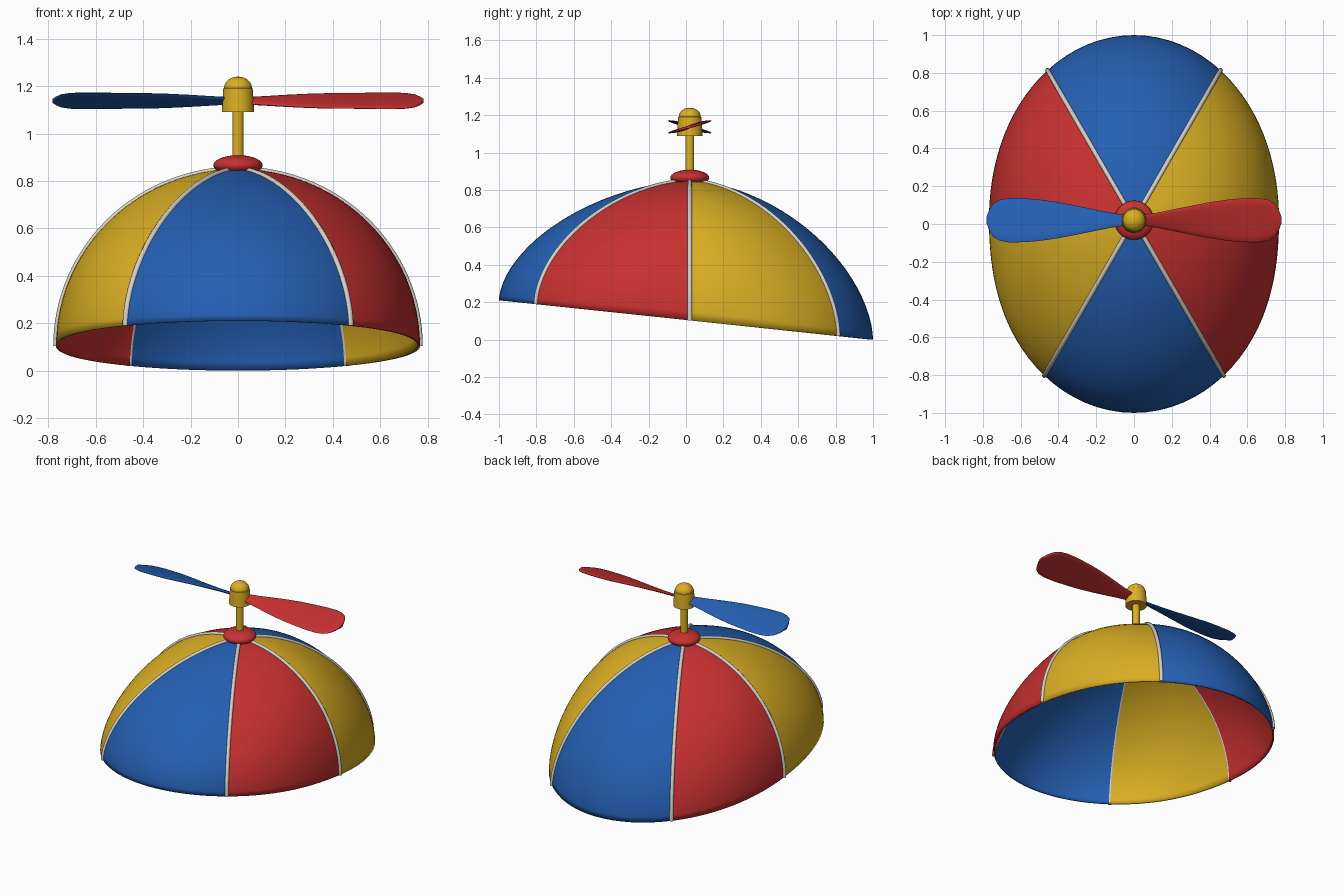
import bpy, bmesh, math

if "Cube" in bpy.data.objects:
    bpy.data.objects.remove(bpy.data.objects["Cube"])

CY, TOP = 0.02, 0.85          # crown centre in y, crown height


def mat(name, rgb):
    m = bpy.data.materials.new(name)
    m.diffuse_color = (*rgb, 1)
    m.use_nodes = True
    m.node_tree.nodes["Principled BSDF"].inputs["Base Color"].default_value = m.diffuse_color
    return m


BLUE = mat("blue", (0.018, 0.115, 0.45))
RED = mat("red", (0.58, 0.03, 0.03))
GOLD = mat("gold", (0.71, 0.43, 0.017))
PIPING = mat("light_piping", (0.66, 0.63, 0.57))


def finish(name, bm, mats, angle=40):
    bmesh.ops.recalc_face_normals(bm, faces=bm.faces)
    me = bpy.data.meshes.new(name)
    bm.to_mesh(me)
    bm.free()
    ob = bpy.data.objects.new(name, me)
    bpy.context.collection.objects.link(ob)
    for m in mats:
        me.materials.append(m)
    bpy.ops.object.select_all(action='DESELECT')
    ob.select_set(True)
    bpy.context.view_layer.objects.active = ob
    bpy.ops.object.shade_smooth_by_angle(angle=math.radians(angle))
    return ob


def crown_point(a, t):
    """Point on the crown at azimuth a; t runs from 0 (top) to 1 (rim)."""
    c, s = math.cos(a), math.sin(a)
    length, bulge = (0.98, 0.008) if s > 0 else (1.02, 0.022)
    radius = 1 / math.sqrt((c / 0.768) ** 2 + (s / length) ** 2)
    radius *= 1 + bulge * math.sin(2 * a) ** 2
    rim = 0.1055 - 0.105 * (CY + radius * s)      # sloping brim line
    e = 2 / (1.73 + 0.27 * c ** 4)
    u = t * math.pi / 2
    r = radius * math.sin(u) ** e
    z = rim + (TOP - rim) * max(math.cos(u), 0) ** e
    return (r * c, CY + r * s, z)


# Crown: six coloured panels on a thin shell
N, RINGS = 96, 24
bm = bmesh.new()
pole = bm.verts.new((0, CY, TOP))
rings = [[bm.verts.new(crown_point(2 * math.pi * i / N, k / RINGS)) for i in range(N)]
         for k in range(1, RINGS + 1)]
panel = [2, 0, 1, 2, 0, 1]    # gold, blue, red, repeated around
for i in range(N):
    j = (i + 1) % N
    faces = [bm.faces.new((pole, rings[0][i], rings[0][j]))]
    for a, b in zip(rings, rings[1:]):
        faces.append(bm.faces.new((a[i], b[i], b[j], a[j])))
    for f in faces:
        f.material_index = panel[i * 6 // N]
crown = finish("crown_panels", bm, [BLUE, RED, GOLD])
shell = crown.modifiers.new("thickness", 'SOLIDIFY')
shell.thickness = 0.01
shell.offset = -1

# Piping along the six seams
for k in range(6):
    cu = bpy.data.curves.new(f"seam_piping_{k + 1}", 'CURVE')
    cu.dimensions = '3D'
    cu.bevel_depth = 0.012
    cu.bevel_resolution = 3
    cu.use_fill_caps = True
    sp = cu.splines.new('POLY')
    pts = [crown_point(k * math.pi / 3, 0.05 + 0.95 * i / 30) for i in range(31)]
    sp.points.add(len(pts) - 1)
    for p, co in zip(sp.points, pts):
        p.co = (*co, 1)
    sp.use_smooth = True
    cu.materials.append(PIPING)
    bpy.context.collection.objects.link(bpy.data.objects.new(cu.name, cu))


def lathe(name, profile, material, n=32):
    """Spin (radius, z) points around the crown axis."""
    bm = bmesh.new()
    loops = []
    for r, z in profile:
        loops.append([bm.verts.new((r * math.cos(2 * math.pi * i / n),
                                    CY + r * math.sin(2 * math.pi * i / n), z))
                      for i in range(n)])
    for a, b in zip(loops, loops[1:]):
        for i in range(n):
            j = (i + 1) % n
            bm.faces.new((a[i], a[j], b[j], b[i]))
    bm.faces.new(loops[0][::-1])
    bm.faces.new(loops[-1])
    bmesh.ops.remove_doubles(bm, verts=bm.verts, dist=1e-5)
    return finish(name, bm, [material])


def arc(r, h, z, a0, a1, n=12):
    angles = [math.radians(a0 + (a1 - a0) * i / n) for i in range(n + 1)]
    return [(max(r * math.cos(a), 0.001), z + h * math.sin(a)) for a in angles]


# Button, stem and hub
lathe("top_button", arc(0.104, 0.043, 0.866, -90, 90, 16), RED)
lathe("stem", [(0.024, 0.88), (0.024, 1.12)], GOLD, 24)
lathe("hub", [(0.068, 1.09), (0.066, 1.13), (0.062, 1.19)]
      + arc(0.059, 0.048, 1.192, 0, 90, 10), GOLD)

# Propeller blades: pitched, slightly twisted paddles
OUTLINE = [(0.04, 0.03), (0.12, 0.043), (0.2, 0.06), (0.3, 0.081), (0.4, 0.1),
           (0.5, 0.114), (0.58, 0.121), (0.66, 0.122), (0.71, 0.113),
           (0.745, 0.092), (0.768, 0.055), (0.782, 0.012)]


def blade(name, side, material):
    bm = bmesh.new()
    loops = []
    for x, half in OUTLINE:
        pitch = math.radians(27 - 11 * min(x / 0.5, 1))
        c, s = math.cos(pitch), math.sin(pitch)
        section = []
        for i in range(16):
            a = 2 * math.pi * i / 16
            v = half * math.cos(a)
            w = 0.008 * math.copysign(abs(math.sin(a)) ** 0.6, math.sin(a))
            y, z = v * c - w * s, v * s + w * c
            # turning the blade half a revolution gives the opposite one
            section.append(bm.verts.new((side * x, CY + side * y, 1.138 + z)))
        loops.append(section)
    for a, b in zip(loops, loops[1:]):
        for i in range(16):
            j = (i + 1) % 16
            bm.faces.new((a[i], a[j], b[j], b[i]))
    bm.faces.new(loops[0])
    bm.faces.new(loops[-1])
    return finish(name, bm, [material], 50)


blade("right_blade", 1, RED)
blade("left_blade", -1, BLUE)
